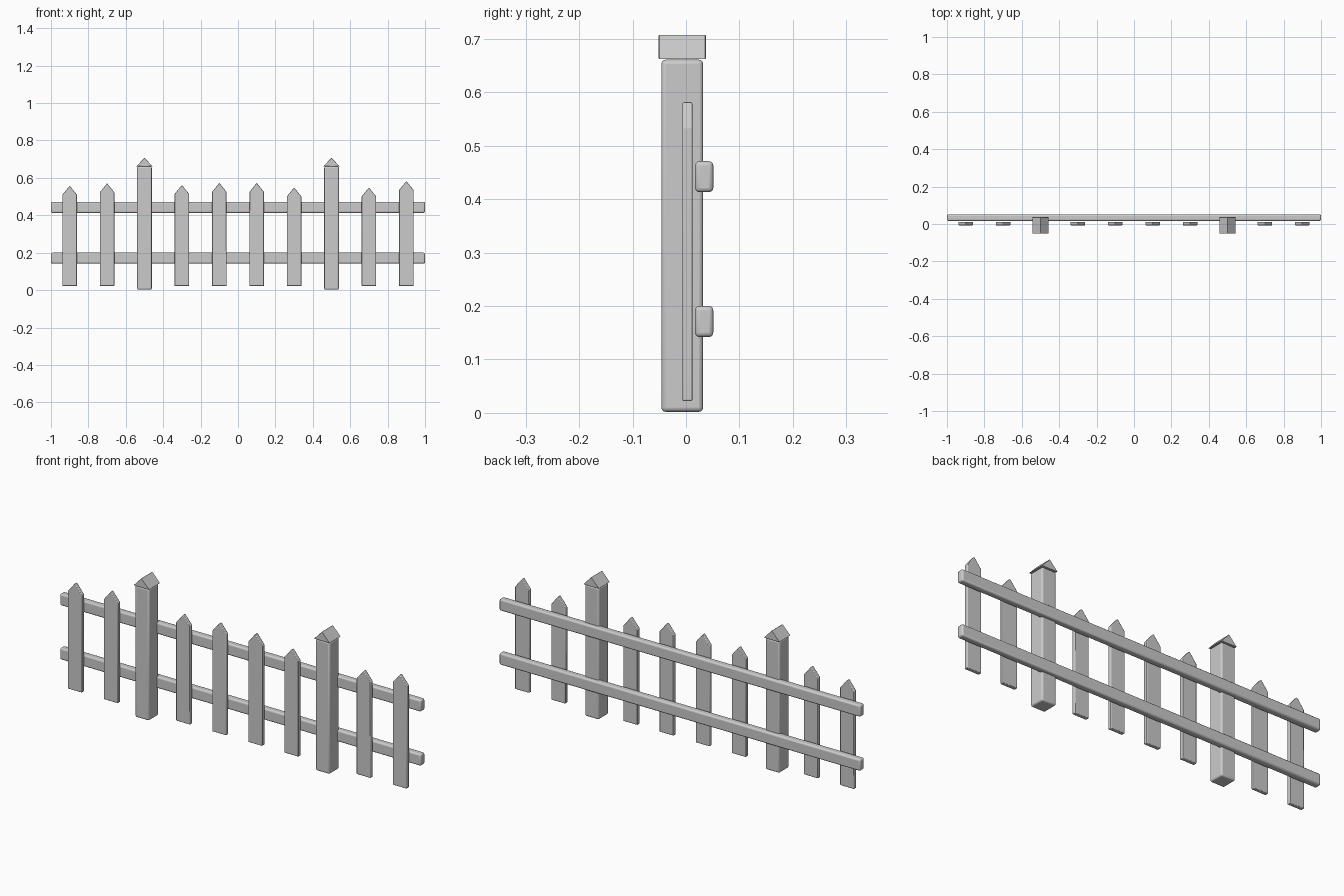
import bpy, bmesh, math

if "Cube" in bpy.data.objects:
    bpy.data.objects.remove(bpy.data.objects["Cube"])


def prism(name, profile, y0, y1, bevel=0.0, segments=2):
    """Extrude an x-z outline from y0 to y1 and soften its edges."""
    bm = bmesh.new()
    face = bm.faces.new([bm.verts.new((x, y0, z)) for x, z in profile])
    out = bmesh.ops.extrude_face_region(bm, geom=[face])
    verts = [g for g in out["geom"] if isinstance(g, bmesh.types.BMVert)]
    bmesh.ops.translate(bm, verts=verts, vec=(0, y1 - y0, 0))
    bmesh.ops.recalc_face_normals(bm, faces=bm.faces[:])
    mesh = bpy.data.meshes.new(name)
    bm.to_mesh(mesh)
    bm.free()
    obj = bpy.data.objects.new(name, mesh)
    bpy.context.collection.objects.link(obj)
    if bevel:
        mod = obj.modifiers.new("soft_edges", "BEVEL")
        mod.width = bevel
        mod.segments = segments
    bpy.ops.object.select_all(action="DESELECT")
    obj.select_set(True)
    bpy.context.view_layer.objects.active = obj
    bpy.ops.object.shade_smooth_by_angle(angle=math.radians(35))
    return obj


def rect(x0, x1, z0, z1):
    return [(x0, z0), (x1, z0), (x1, z1), (x0, z1)]


# Horizontal rails behind the pickets
for name, z0, z1 in (("lower_rail", 0.142, 0.200), ("upper_rail", 0.413, 0.471)):
    prism(name, rect(-1, 1, z0, z1), 0.017, 0.051, 0.008, 3)

# Pointed pickets of slightly varied height
pickets = {-0.9: 0.558, -0.7: 0.571, -0.3: 0.562, -0.1: 0.573,
           0.1: 0.573, 0.3: 0.549, 0.7: 0.549, 0.9: 0.583}
for x, top in pickets.items():
    w, shoulder = 0.039, top - 0.048
    outline = [(x - w, 0.022), (x + w, 0.022), (x + w, shoulder),
               (x, top), (x - w, shoulder)]
    prism("picket", outline, -0.007, 0.012, 0.003)

# Square posts with gabled caps
for x in (-0.5, 0.5):
    prism("post", rect(x - 0.039, x + 0.039, 0.002, 0.661), -0.046, 0.032, 0.008, 3)
    prism("post_cap", [(x - 0.043, 0.662), (x + 0.043, 0.662), (x, 0.708)],
          -0.051, 0.037, 0.001, 1)
